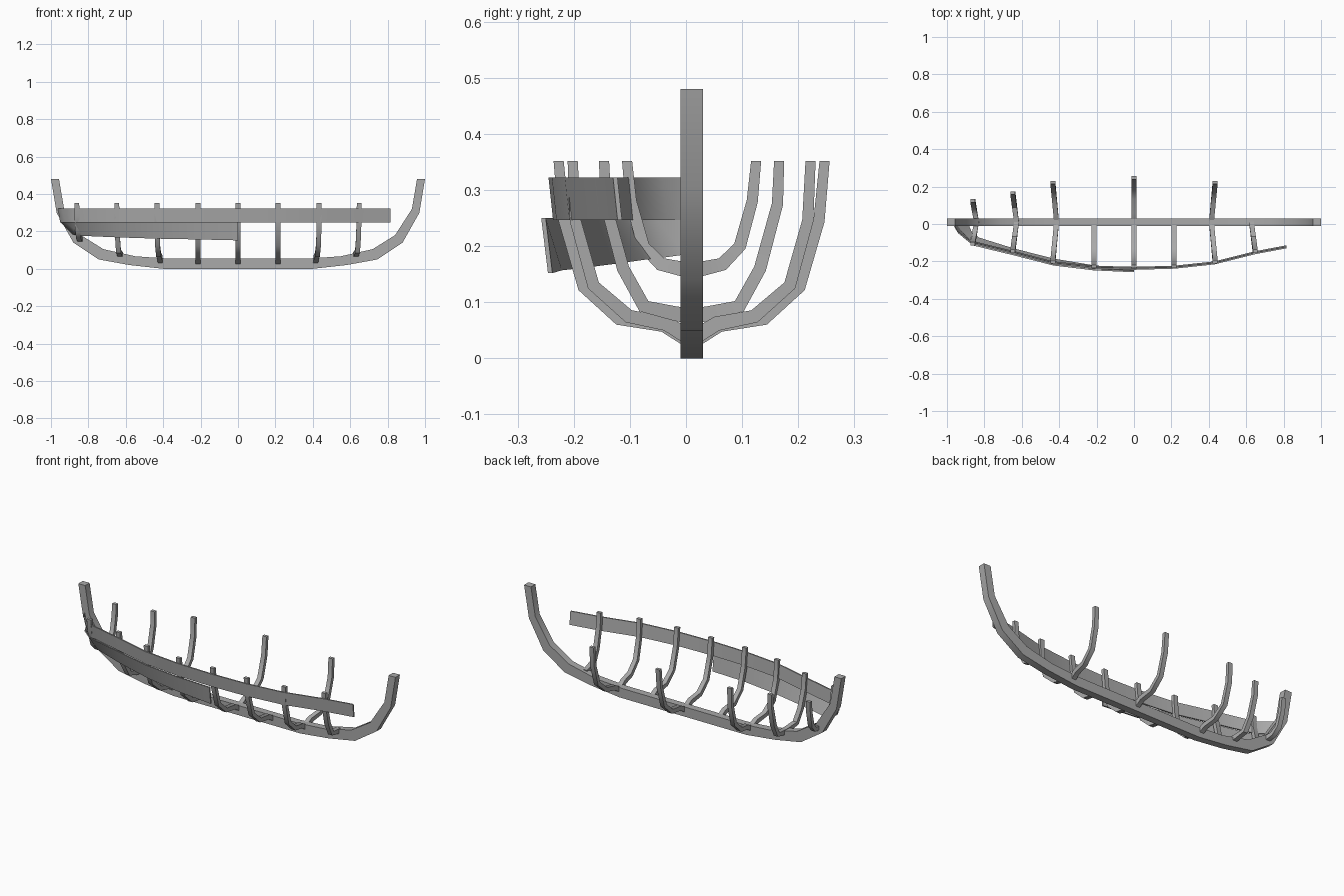
import bpy, bmesh
from mathutils import Vector
from math import radians

if "Cube" in bpy.data.objects:
    bpy.data.objects.remove(bpy.data.objects["Cube"])

MID = 0.01  # y of the hull's centre plane

wood = bpy.data.materials.new("grey_wood")
wood.use_nodes = True
GREY = (0.4, 0.4, 0.4, 1)
wood.diffuse_color = GREY
wood.node_tree.nodes["Principled BSDF"].inputs["Base Color"].default_value = GREY


def loft(name, rings):
    """Skin a row of four-point rings and cap both ends."""
    bm = bmesh.new()
    rows = [[bm.verts.new(p) for p in ring] for ring in rings]
    for a, b in zip(rows, rows[1:]):
        for i in range(4):
            j = (i + 1) % 4
            bm.faces.new((a[i], a[j], b[j], b[i]))
    bm.faces.new(rows[0])
    bm.faces.new(rows[-1])
    bmesh.ops.recalc_face_normals(bm, faces=bm.faces[:])
    mesh = bpy.data.meshes.new(name)
    bm.to_mesh(mesh)
    bm.free()
    mesh.materials.append(wood)
    obj = bpy.data.objects.new(name, mesh)
    bpy.context.collection.objects.link(obj)
    bpy.ops.object.select_all(action="DESELECT")
    obj.select_set(True)
    bpy.context.view_layer.objects.active = obj
    bpy.ops.object.shade_smooth_by_angle(angle=radians(35))


# Keel with both stems: outer and inner edge from midship up to the stem head
outer = [(0.40, 0), (0.58, 0.02), (0.745, 0.05), (0.88, 0.14), (0.97, 0.30), (1, 0.48)]
inner = [(0.38, 0.055), (0.55, 0.067), (0.72, 0.105), (0.84, 0.18), (0.93, 0.32), (0.957, 0.48)]
half = list(zip(outer, inner))
edges = [((-o[0], o[1]), (-i[0], i[1])) for o, i in reversed(half)] + half
loft("keel", [[(o[0], MID - 0.02, o[1]), (o[0], MID + 0.02, o[1]),
               (i[0], MID + 0.02, i[1]), (i[0], MID - 0.02, i[1])] for o, i in edges])

# Rib centre lines: distance from the centre plane and height
middle = [(0.237, 0.352), (0.227, 0.245), (0.192, 0.127), (0.129, 0.071), (0.05, 0.06), (0, 0.03)]
quarter = [(0.212, 0.352), (0.207, 0.245), (0.175, 0.13), (0.112, 0.075), (0.045, 0.062), (0, 0.035)]
shoulder = [(0.156, 0.352), (0.153, 0.275), (0.122, 0.16), (0.085, 0.093), (0.03, 0.08), (0, 0.075)]
end = [(0.115, 0.352), (0.108, 0.28), (0.086, 0.2), (0.055, 0.168), (0.02, 0.16), (0, 0.16)]
SHAPES = [middle, middle, quarter, shoulder, end]


def rib(name, station, side):
    line = [Vector(p) for p in SHAPES[abs(station)]]
    lean = 0.02 * (station > 1) - 0.02 * (station < -1)
    rings = []
    for k, p in enumerate(line):
        along = line[min(k + 1, 5)] - line[max(k - 1, 0)]
        if k == 0:
            along = Vector((0, -1))
        along.normalize()
        n = Vector((-along.y, along.x)) * (0.009 + 0.001 * k)
        x = station * 0.214 + lean * (p.x / line[0].x - 0.7)
        a, b = p + n, p - n
        rings.append([(x + dx, MID + side * q.x, q.y)
                      for dx, q in ((-0.013, a), (0.013, a), (0.013, b), (-0.013, b))])
    loft(name, rings)


for s in range(-4, 4):
    rib(f"right_rib_{s + 5}", s, -1)
for s in (-4, -3, -2, 0, 2):
    rib(f"left_rib_{s + 5}", s, 1)


def plank(name, top, bottom, thick=0.008):
    """Plank between an upper and a lower edge on the outer skin."""
    inward = Vector((0, thick, 0))
    rings = []
    for t, b in zip(top, bottom):
        t, b = Vector(t), Vector(b)
        rings.append([t, b, b + inward, t + inward])
    loft(name, rings)


# Upper plank, full length, leaning slightly inward at its lower edge
line = [(-0.965, -0.008), (-0.94, -0.05), (-0.87, -0.105), (-0.645, -0.16), (-0.43, -0.216),
        (-0.215, -0.239), (0, -0.245), (0.215, -0.239), (0.43, -0.216), (0.645, -0.162), (0.815, -0.13)]
plank("upper_plank", [(x, y, 0.322) for x, y in line],
      [(x + (0.015 if x < -0.9 else 0), min(y + 0.008, -0.008), 0.247) for x, y in line])

# Lower plank, overlapping outside the upper one and ending amidships
top = [(-0.95, -0.012), (-0.925, -0.062), (-0.86, -0.115), (-0.645, -0.167),
       (-0.43, -0.222), (-0.215, -0.248), (0, -0.258)]
low = [(-0.885, -0.01, 0.185), (-0.87, -0.045, 0.18), (-0.83, -0.08, 0.176), (-0.645, -0.138, 0.168),
       (-0.43, -0.193, 0.161), (-0.215, -0.229, 0.157), (0, -0.246, 0.152)]
plank("lower_plank", [(x, y, 0.25) for x, y in top], low)
